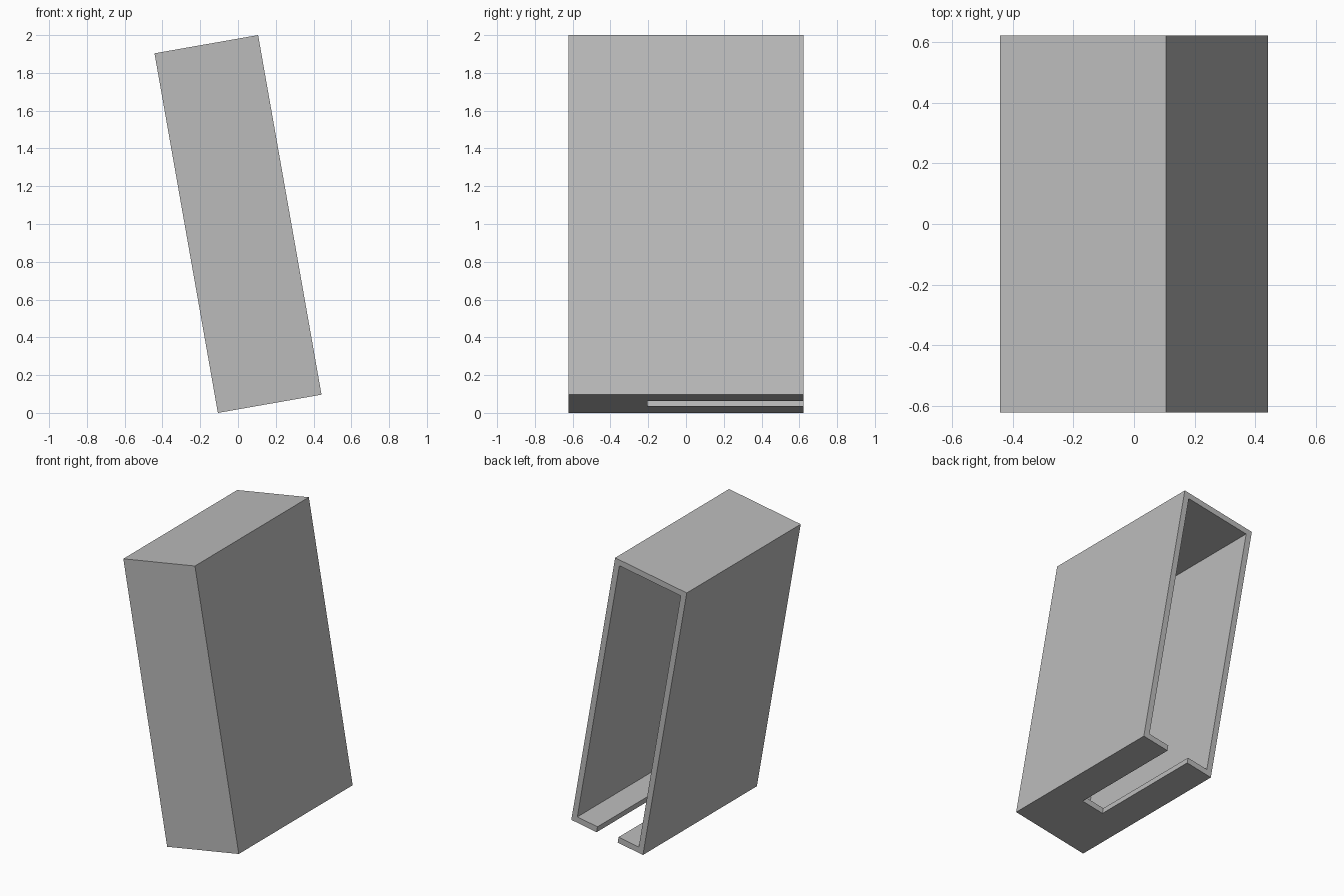
import bpy
import math
from mathutils import Matrix

if "Cube" in bpy.data.objects:
    bpy.data.objects.remove(bpy.data.objects["Cube"], do_unlink=True)

WIDTH, DEPTH, HEIGHT = 0.557, 1.246, 1.933
WALL = 0.04
SLOT_WIDTH, SLOT_START = 0.164, -0.204
TILT = Matrix.Translation((0, 0, 1)) @ Matrix.Rotation(math.radians(-10), 4, "Y")

grey = bpy.data.materials.new("plain_grey")
grey.use_nodes = True
colour = (0.5, 0.5, 0.5, 1)
grey.diffuse_color = colour
grey.node_tree.nodes["Principled BSDF"].inputs["Base Color"].default_value = colour


def box(name, low, high):
    """Tilted box spanning two opposite corners given in the case's own axes."""
    bpy.ops.mesh.primitive_cube_add(size=1)
    obj = bpy.context.object
    obj.name = name
    size = [b - a for a, b in zip(low, high)]
    middle = [(a + b) / 2 for a, b in zip(low, high)]
    obj.data.transform(Matrix.Translation(middle) @ Matrix.Diagonal((*size, 1)))
    obj.matrix_world = TILT
    obj.data.materials.append(grey)
    return obj


x, y, z = WIDTH / 2, DEPTH / 2, HEIGHT / 2
case = box("sleeve_case", (-x, -y, -z), (x, y, z))

# Cavity open at the back, and finger slot through the floor
cutters = [
    box("cavity_cutter", (WALL - x, WALL - y, WALL - z), (x - WALL, y + WALL, z - WALL)),
    box("slot_cutter", (-SLOT_WIDTH / 2, SLOT_START, -z - WALL),
        (SLOT_WIDTH / 2, y + 2 * WALL, 2 * WALL - z)),
]
bpy.context.view_layer.objects.active = case
for cutter in cutters:
    cutter.hide_render = True
    cut = case.modifiers.new(cutter.name, "BOOLEAN")
    cut.operation = "DIFFERENCE"
    cut.solver = "EXACT"
    cut.object = cutter
    bpy.ops.object.modifier_apply(modifier=cut.name)
    bpy.data.objects.remove(cutter, do_unlink=True)
